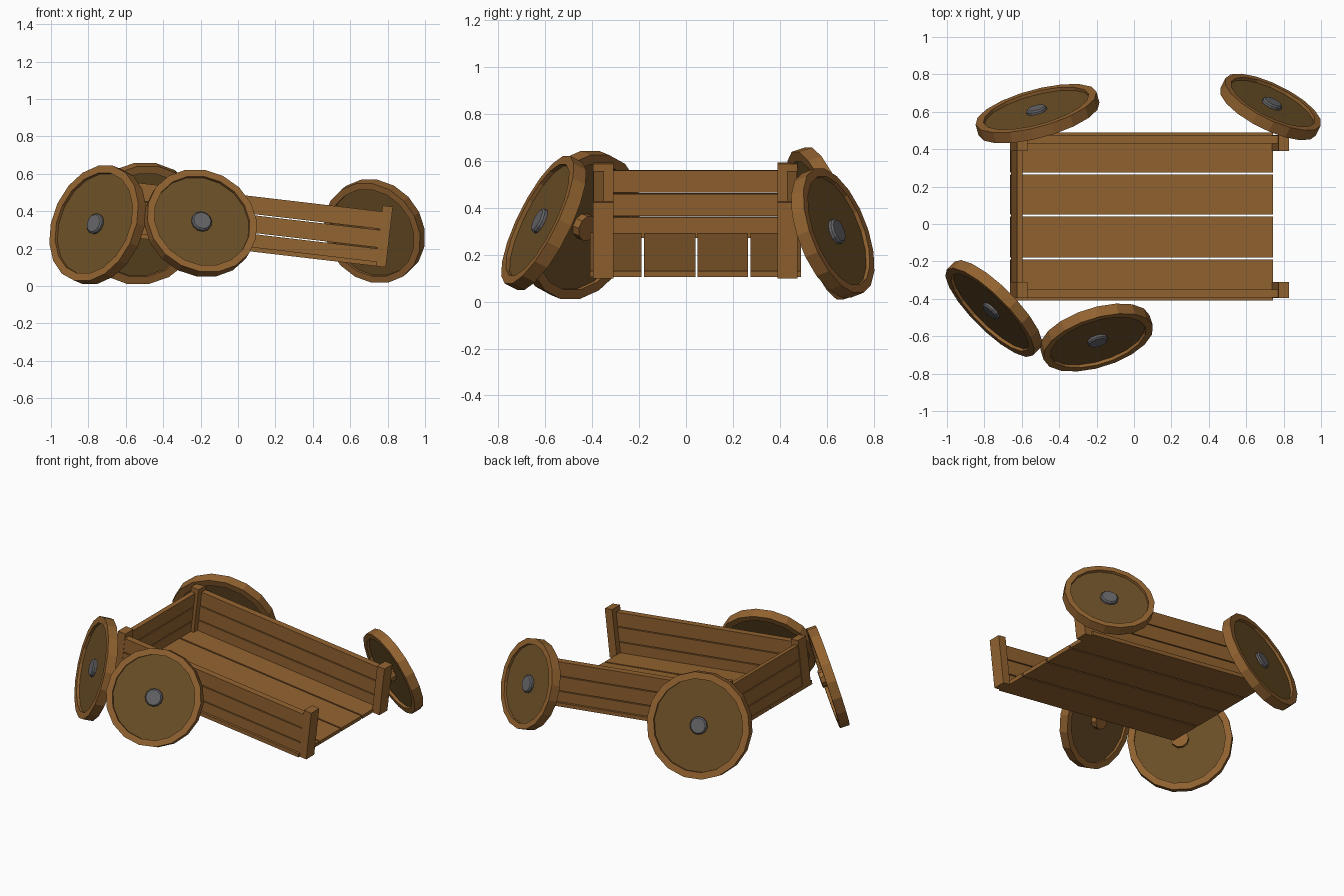
import bpy, bmesh, math
from mathutils import Matrix, Vector

if "Cube" in bpy.data.objects:
    bpy.data.objects.remove(bpy.data.objects["Cube"])


def material(name, color):
    m = bpy.data.materials.new(name)
    m.diffuse_color = (*color, 1)
    m.use_nodes = True
    m.node_tree.nodes["Principled BSDF"].inputs["Base Color"].default_value = m.diffuse_color
    return m


WOOD = material("warm wood", (0.29, 0.125, 0.03))
DARK = material("dark wood", (0.15, 0.08, 0.02))
GREY = material("grey metal", (0.13, 0.13, 0.14))


def finish(name, bm, matrix, mats):
    bmesh.ops.recalc_face_normals(bm, faces=bm.faces)
    mesh = bpy.data.meshes.new(name)
    bm.to_mesh(mesh)
    bm.free()
    for m in mats:
        mesh.materials.append(m)
    obj = bpy.data.objects.new(name, mesh)
    obj.matrix_world = matrix
    bpy.context.collection.objects.link(obj)
    return obj


def box(name, lo, hi, matrix):
    bm = bmesh.new()
    bmesh.ops.create_cube(bm, size=1)
    for v in bm.verts:
        v.co = [(a + b) / 2 + c * (b - a) for a, b, c in zip(lo, hi, v.co)]
    return finish(name, bm, matrix, [WOOD])


def lathe(name, profile, sides, matrix, mats, dark_segments=()):
    """Revolve (radius, height) points around z and cap both ends."""
    bm = bmesh.new()
    rings = []
    for r, h in profile:
        rings.append([bm.verts.new((r * math.cos(2 * math.pi * i / sides),
                                    r * math.sin(2 * math.pi * i / sides), h))
                      for i in range(sides)])
    for a, b in zip(rings, rings[1:]):
        for i in range(sides):
            j = (i + 1) % sides
            bm.faces.new((a[i], a[j], b[j], b[i]))
    for ring in (rings[0], rings[-1]):
        cap = bm.faces.new(ring)
        cap.material_index = len(mats) - 1
    return finish(name, bm, matrix, mats)


# Tilted cart bed: local x runs along the bed, 0 at the open end
bed = Matrix.Translation((0.79, 0, 0.10)) @ Matrix.Rotation(math.radians(6.7), 4, 'Y')
BACK, MID = -1.463, 0.04

# Floor planks
for i, (y0, y1) in enumerate([(-0.41, -0.19), (-0.18, 0.04), (0.05, 0.265), (0.275, 0.49)]):
    box(f"floor_plank_{i + 1}", (BACK, y0, 0), (-0.05, y1, 0.025), bed)

# Corner posts and side planks, mirrored about the bed centre line
for side, s in (("near", -1), ("far", 1)):
    def span(a, b):
        return sorted((MID + s * a, MID + s * b))
    y0, y1 = span(0.35, 0.436)
    for end, x in (("back", BACK), ("front", -0.055)):
        box(f"{end}_post_{side}", (x, y0, 0), (x + 0.055, y1, 0.326), bed)
    y0, y1 = span(0.39, 0.434)
    for i in range(3):
        z = 0.1 * i
        box(f"side_plank_{side}_{i + 1}", (BACK + 0.05, y0, max(z, 0.005)),
            (-0.05, y1, z + 0.094), bed)

# Back planks between the rear posts
for i in range(3):
    z = 0.1 * i
    box(f"back_plank_{i + 1}", (BACK + 0.004, MID - 0.36, max(z, 0.005)),
        (BACK + 0.034, MID + 0.36, z + 0.094), bed)

# Loose wheels: centre, outward axis, radius
wheels = {
    "front_left": ((-0.75, -0.452, 0.327), (-0.68, -0.68, 0.28), 0.325),
    "front_right": ((-0.20, -0.607, 0.336), (0.27, -0.86, 0.43), 0.306),
    "back_left": ((-0.516, 0.59, 0.334), (-0.25, 0.92, 0.30), 0.335),
    "back_right": ((0.73, 0.626, 0.293), (0.42, 0.845, 0.33), 0.285),
}
for place, (centre, axis, r) in wheels.items():
    m = Matrix.Translation(centre) @ Vector(axis).to_track_quat('Z', 'Y').to_matrix().to_4x4()
    k, t, d = 0.87 * r, 0.031, 0.013
    # Rim with a recessed dark disc on both faces
    lathe(f"wheel_{place}", [(k, d), (k, t), (r, t), (r, -t), (k, -t), (k, -d)],
          18, m, [WOOD, DARK])
    # Metal hub cap outside, wooden axle stub inside
    lathe(f"hub_{place}", [(0.056, d - 0.005), (0.056, 0.026), (0.048, 0.034)], 12, m, [GREY])
    lathe(f"axle_{place}", [(0.056, 0.005 - d), (0.056, -0.05)], 10, m, [WOOD])
